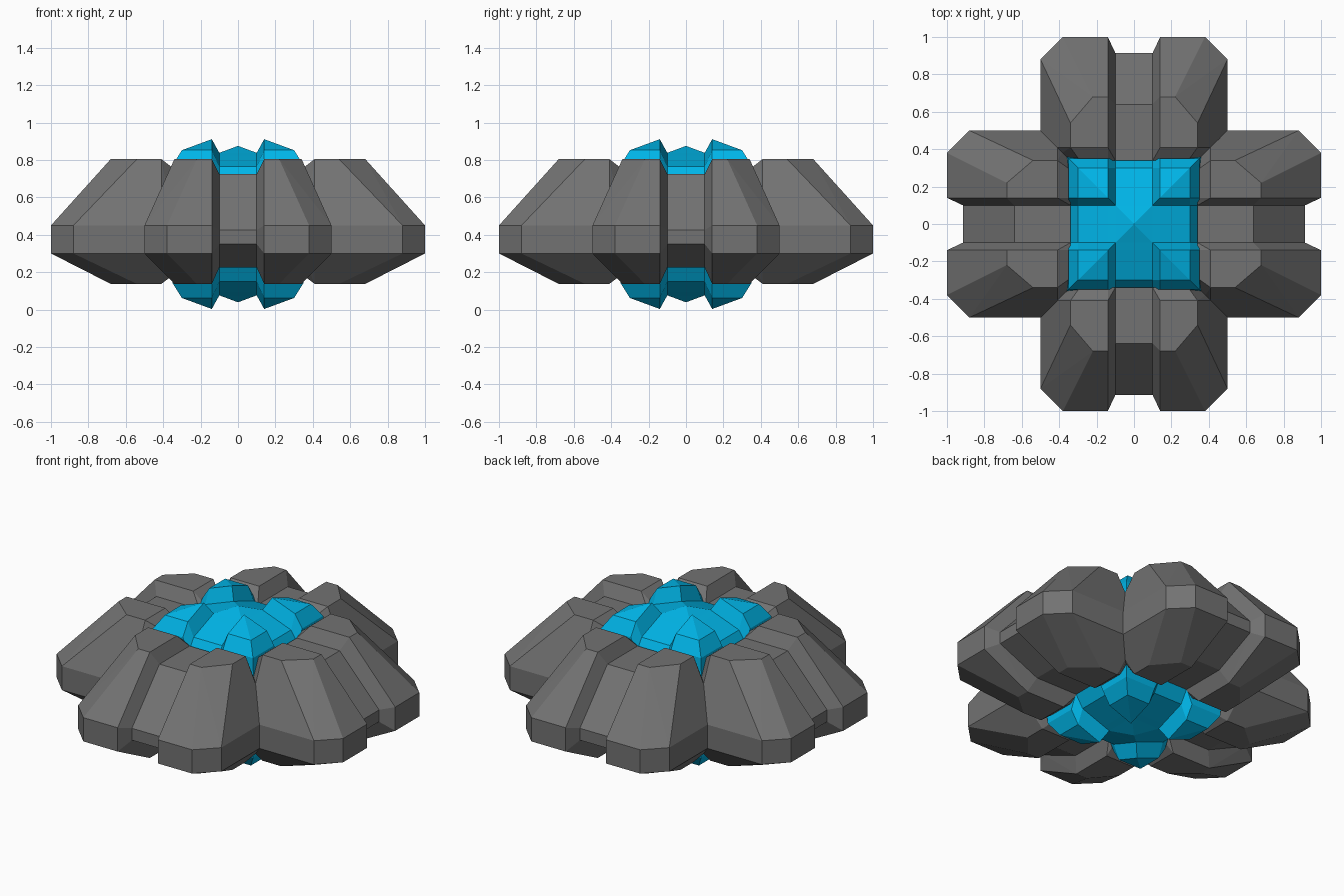
import bpy, bmesh, math

if "Cube" in bpy.data.objects:
    bpy.data.objects.remove(bpy.data.objects["Cube"])

MID = 0.457  # mid height of the core


def add_object(name, bm, color, z=0.0):
    mesh = bpy.data.meshes.new(name)
    bm.to_mesh(mesh)
    bm.free()
    mesh.materials.append(color)
    ob = bpy.data.objects.new(name, mesh)
    ob.location.z = z
    bpy.context.collection.objects.link(ob)
    return ob


def make_color(name, rgb):
    mat = bpy.data.materials.new(name)
    mat.diffuse_color = (*rgb, 1)
    mat.use_nodes = True
    mat.node_tree.nodes["Principled BSDF"].inputs["Base Color"].default_value = mat.diffuse_color
    return mat


def add_hull(bm, points):
    """Add a faceted convex block around the points."""
    tmp = bmesh.new()
    for p in points:
        tmp.verts.new(p)
    bmesh.ops.convex_hull(tmp, input=tmp.verts[:])
    loose = [v for v in tmp.verts if not v.link_faces]
    bmesh.ops.delete(tmp, geom=loose, context='VERTS')
    bmesh.ops.dissolve_limit(tmp, angle_limit=math.radians(3),
                             verts=tmp.verts[:], edges=tmp.edges[:])
    bmesh.ops.recalc_face_normals(tmp, faces=tmp.faces[:])
    mesh = bpy.data.meshes.new("tmp")
    tmp.to_mesh(mesh)
    tmp.free()
    bm.from_mesh(mesh)
    bpy.data.meshes.remove(mesh)


dark_grey = make_color("dark_grey", (.17, .17, .17))
blue = make_color("blue", (0, .46, .80))

# Arm outlines (x, distance from centre) and the sunken groove profile
CAP = [(.14, .41), (.14, .68), (.22, .68), (.34, .54), (.34, .41)]
RIM = [(.14, .41), (.14, 1), (.38, 1), (.5, .88), (.5, .41)]
GROOVE = [(.34, .725), (.64, .725), (.915, .425),
          (.915, .35), (.64, .225), (.34, .225)]


def lobe_points(s):
    pts = []
    for z, outline in ((.805, CAP), (.45, RIM), (.30, RIM), (.137, CAP)):
        pts += [(s * x, -y, z) for x, y in outline]
    # bevelled inner end
    for z, x in ((.75, .29), (.45, .44), (.30, .44), (.19, .29)):
        pts += [(s * .14, -.34, z), (s * x, -.34, z)]
    # groove wall
    pts += [(s * .10, -y, z) for y, z in GROOVE]
    return pts


# Four arms, each two lobes with a groove strip between
for i, name in enumerate(("front_arm", "right_arm", "back_arm", "left_arm")):
    bm = bmesh.new()
    for s in (1, -1):
        add_hull(bm, lobe_points(s))
    add_hull(bm, [(x, -y, z) for x in (-.10, .10) for y, z in GROOVE])
    arm = add_object(name, bm, dark_grey)
    arm.rotation_euler.z = i * math.pi / 2

# Core: one eighth as a stepped pyramid with a raised corner, mirrored 3 ways
STEPS = [(0, .875), (.10, .838), (.14, .824), (.30, .765), (.35, .685)]
bm = bmesh.new()
n = len(STEPS)
top = {}
for i in range(n):
    for j in range(n):
        z = STEPS[max(i, j)][1] + (.087 if min(i, j) >= 2 else 0)
        top[i, j] = bm.verts.new((STEPS[i][0], STEPS[j][0], z - MID))
for i in range(n - 1):
    for j in range(n - 1):
        a, b, c, d = top[i, j], top[i + 1, j], top[i + 1, j + 1], top[i, j + 1]
        if i == j:
            bm.faces.new((a, b, c))
            bm.faces.new((a, c, d))
        else:
            bm.faces.new((a, b, c, d))
# core side walls, slightly flared
border = [top[n - 1, j] for j in range(n)] + [top[i, n - 1] for i in range(n - 2, -1, -1)]
base = [bm.verts.new((v.co.x * 1.06, v.co.y * 1.06, 0)) for v in border]
for k in range(len(border) - 1):
    bm.faces.new((border[k], base[k], base[k + 1], border[k + 1]))
bmesh.ops.recalc_face_normals(bm, faces=bm.faces[:])
if top[0, 0].link_faces[0].normal.z < 0:
    bmesh.ops.reverse_faces(bm, faces=bm.faces[:])
core = add_object("core", bm, blue, MID)
mod = core.modifiers.new("mirror", 'MIRROR')
mod.use_axis = (True, True, True)
